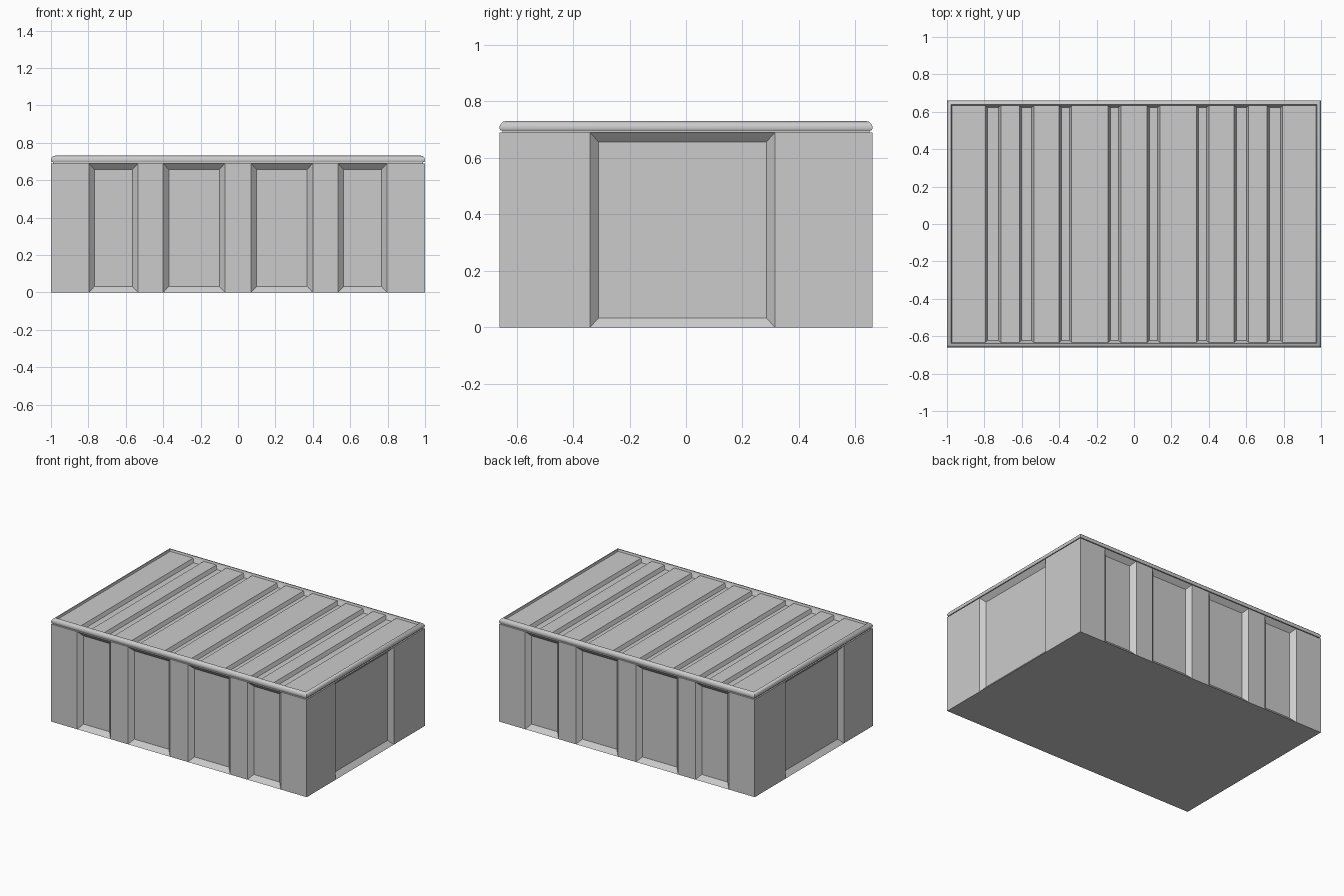
import bpy, bmesh
from mathutils import Vector

if "Cube" in bpy.data.objects:
    bpy.data.objects.remove(bpy.data.objects["Cube"])

HX, HY, BODY_H = 1.0, 0.66, 0.69


def ribbed_face(bm, origin, u, v, n, length, height, slots, bevel_u, bevel_v, depth):
    """Flat face along u/v with full-height tapered recesses pushed in along -n."""
    origin, u, v, n = map(Vector, (origin, u, v, n))

    def p(a, b, d=0.0):
        return bm.verts.new(origin + u * a + v * b - n * d)

    def rect(a0, a1, b0, b1, d=0.0):
        return [(a0, b0, d), (a1, b0, d), (a1, b1, d), (a0, b1, d)]

    start = 0.0
    for a0, a1 in slots:
        bm.faces.new([p(*c) for c in rect(start, a0, 0, height)])
        outer = rect(a0, a1, 0, height)
        inner = rect(a0 + bevel_u, a1 - bevel_u, bevel_v, height - bevel_v, depth)
        bm.faces.new([p(*c) for c in inner])
        for i in range(4):
            j = (i + 1) % 4
            bm.faces.new([p(*c) for c in (outer[i], outer[j], inner[j], inner[i])])
        start = a1
    bm.faces.new([p(*c) for c in rect(start, length, 0, height)])


def finish(bm, name, angle=None):
    bmesh.ops.remove_doubles(bm, verts=bm.verts, dist=1e-4)
    bmesh.ops.recalc_face_normals(bm, faces=bm.faces)
    me = bpy.data.meshes.new(name)
    bm.to_mesh(me)
    bm.free()
    ob = bpy.data.objects.new(name, me)
    bpy.context.collection.objects.link(ob)
    if angle:
        bpy.ops.object.select_all(action='DESELECT')
        ob.select_set(True)
        bpy.context.view_layer.objects.active = ob
        bpy.ops.object.shade_smooth_by_angle(angle=angle)
    return ob


# Body: four recessed walls, closed above and below
half = [(0.07, 0.40), (0.535, 0.797)]
xs = sorted([(-b, -a) for a, b in half] + half)
long_slots = [(a + HX, b + HX) for a, b in xs]
side = (-0.34, 0.315)
bm = bmesh.new()
up = (0, 0, 1)
for s in (-1, 1):
    ribbed_face(bm, (-HX, s * HY, 0), (1, 0, 0), up, (0, s, 0),
                2 * HX, BODY_H, long_slots, 0.03, 0.033, 0.03)
    ribbed_face(bm, (s * HX, -HY, 0), (0, 1, 0), up, (s, 0, 0),
                2 * HY, BODY_H, [(side[0] + HY, side[1] + HY)], 0.03, 0.033, 0.03)
bmesh.ops.remove_doubles(bm, verts=bm.verts, dist=1e-4)
bmesh.ops.holes_fill(bm, edges=[e for e in bm.edges if e.is_boundary], sides=0)
finish(bm, "container_body")

# Lid rim: rounded rectangular moulding lofted from (inset, z) profile
profile = [(0.010, 0.690), (0.010, 0.697), (0.003, 0.697), (0.0, 0.703),
           (0.0, 0.712), (0.004, 0.721), (0.011, 0.728), (0.022, 0.731), (0.026, 0.717)]
bm = bmesh.new()
rings = []
for inset, z in profile:
    x, y = HX - inset, HY - inset
    rings.append([bm.verts.new(c) for c in ((-x, -y, z), (x, -y, z), (x, y, z), (-x, y, z))])
for lo, hi in zip(rings, rings[1:]):
    for i in range(4):
        j = (i + 1) % 4
        bm.faces.new((lo[i], lo[j], hi[j], hi[i]))
finish(bm, "lid_rim", 0.6)

# Lid panel: eight grooves running front to back
px, py = HX - 0.026, HY - 0.026
half = [(0.07, 0.138), (0.333, 0.40), (0.535, 0.613), (0.712, 0.795)]
xs = sorted([(-b, -a) for a, b in half] + half)
bm = bmesh.new()
ribbed_face(bm, (-px, -py, 0.717), (1, 0, 0), (0, 1, 0), up, 2 * px, 2 * py,
            [(a + px, b + px) for a, b in xs], 0.012, 0.012, 0.025)
for f in bm.faces:
    f.normal_update()
finish(bm, "lid_panel")
